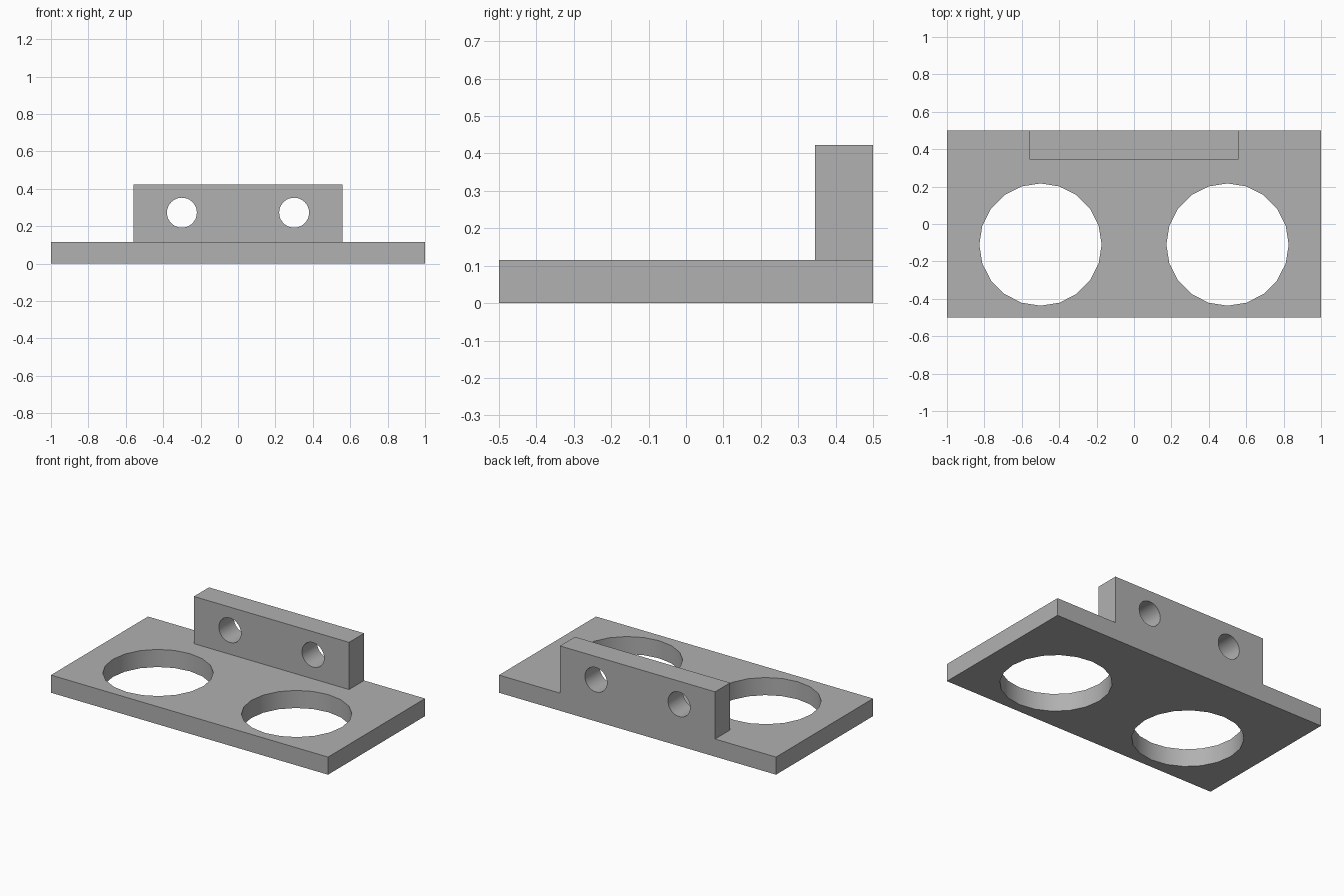
import bpy
import bmesh
import math

PLATE_TOP = 0.115
BLOCK_FRONT, BACK = 0.345, 0.5

cube = bpy.data.objects.get("Cube")
if cube:
    bpy.data.objects.remove(cube, do_unlink=True)

grey = bpy.data.materials.new("plain grey")
grey.use_nodes = True
colour = (0.44, 0.44, 0.44, 1)
grey.diffuse_color = colour
grey.node_tree.nodes["Principled BSDF"].inputs["Base Color"].default_value = colour


def box(name, low, high):
    """Box spanning two opposite corners."""
    bpy.ops.mesh.primitive_cube_add(size=1, location=[(a + b) / 2 for a, b in zip(low, high)])
    obj = bpy.context.object
    obj.name = name
    obj.scale = [b - a for a, b in zip(low, high)]
    bpy.ops.object.transform_apply(location=True, rotation=True, scale=True)
    obj.data.materials.append(grey)
    return obj


def cylinder(name, location, radius, sides, tilt=0):
    bpy.ops.mesh.primitive_cylinder_add(vertices=sides, radius=radius, depth=0.6,
                                        location=location, rotation=(tilt, 0, 0))
    obj = bpy.context.object
    obj.name = name
    obj.hide_render = True
    obj.data.materials.append(grey)
    return obj


def combine(target, tool, operation):
    """Apply a boolean and discard the tool object."""
    mod = target.modifiers.new(operation.lower(), "BOOLEAN")
    mod.operation = operation
    mod.solver = "EXACT"
    mod.object = tool
    bpy.ops.object.select_all(action="DESELECT")
    bpy.context.view_layer.objects.active = target
    target.select_set(True)
    bpy.ops.object.modifier_apply(modifier=mod.name)
    bpy.data.objects.remove(tool, do_unlink=True)


# Base plate with the upright mounting block along the back edge
bracket = box("bracket", (-1, -0.5, 0), (1, BACK, PLATE_TOP))
block = box("mounting_block", (-0.56, BLOCK_FRONT, PLATE_TOP / 2), (0.56, BACK, 0.423))
combine(bracket, block, "UNION")

# Merge the coplanar back faces into one
bm = bmesh.new()
bm.from_mesh(bracket.data)
bmesh.ops.dissolve_limit(bm, angle_limit=math.radians(1), verts=bm.verts, edges=bm.edges)
bm.to_mesh(bracket.data)
bm.free()

# Large holes through the plate and screw holes through the block
for side in (-1, 1):
    large = cylinder("large_hole_cutter", (0.5 * side, -0.11, 0.05), 0.327, 20)
    combine(bracket, large, "DIFFERENCE")
    screw = cylinder("screw_hole_cutter", (0.3 * side, 0.42, 0.272), 0.08, 32, math.pi / 2)
    combine(bracket, screw, "DIFFERENCE")

bpy.ops.object.shade_smooth_by_angle(angle=math.radians(30))
